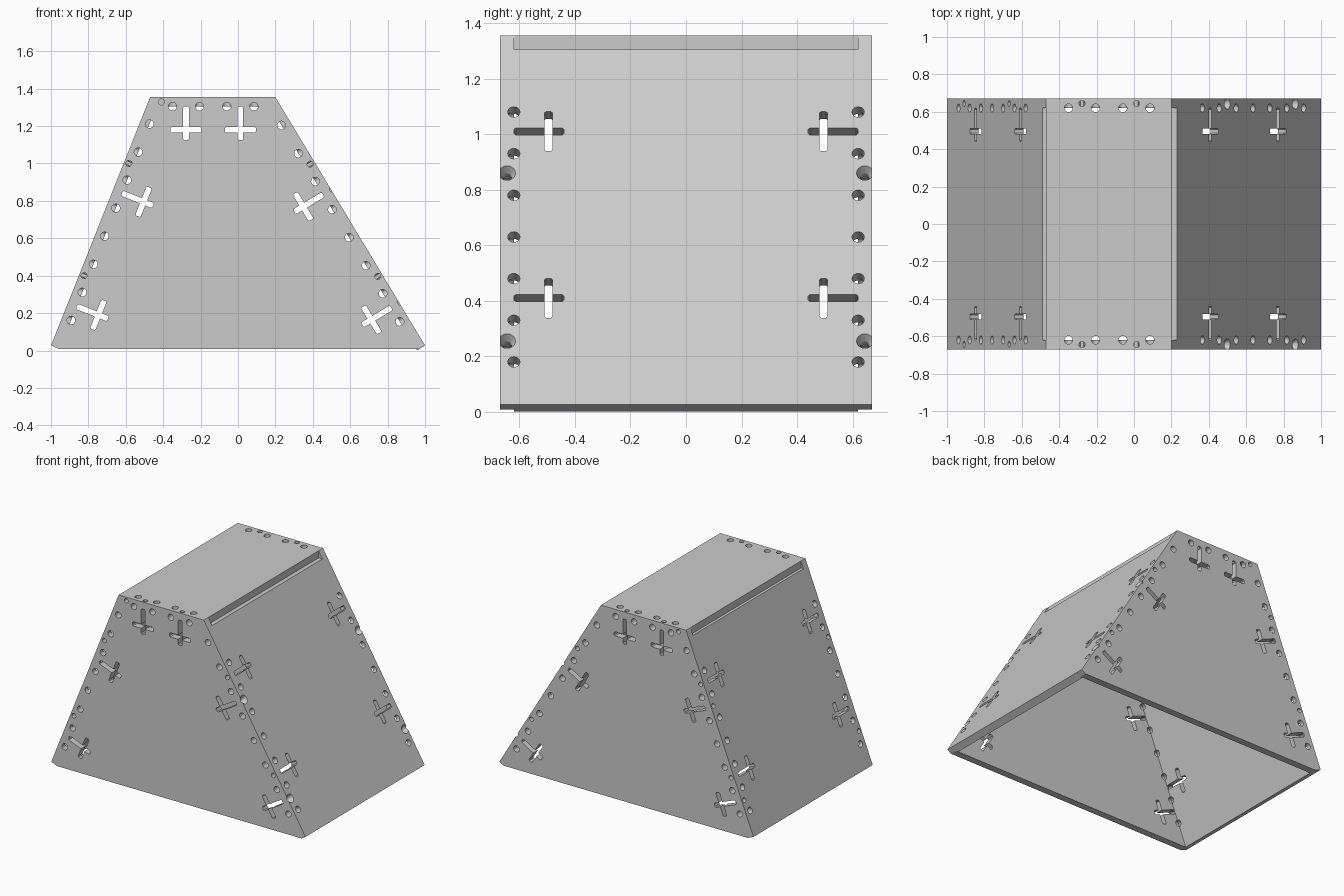
import bpy, bmesh, math
from mathutils import Vector, Matrix

cube = bpy.data.objects.get("Cube")
if cube:
    bpy.data.objects.remove(cube, do_unlink=True)

T = 0.05          # panel thickness
W = 0.67          # half depth
TOP, BASE = 1.355, 0.027
CUT = T + 0.003   # depth of holes
TOP_X = {-1: -0.47, 1: 0.20}

grey = bpy.data.materials.new("light grey board")
grey.use_nodes = True
colour = (0.6, 0.6, 0.6, 1)
grey.diffuse_color = colour
grey.node_tree.nodes["Principled BSDF"].inputs["Base Color"].default_value = colour


def edge(side, z):
    """Point on the sloping outer edge."""
    k = (z - BASE) / (TOP - BASE)
    return Vector((side + (TOP_X[side] - side) * k, 0, z))


def inward(side):
    d = (edge(side, TOP) - edge(side, BASE)).normalized()
    return Vector((-side * d.z, 0, -abs(d.x)))


def make_object(name, bm):
    bmesh.ops.recalc_face_normals(bm, faces=bm.faces)
    mesh = bpy.data.meshes.new(name)
    bm.to_mesh(mesh)
    bm.free()
    mesh.materials.append(grey)
    ob = bpy.data.objects.new(name, mesh)
    bpy.context.collection.objects.link(ob)
    return ob


def loft(bm, rings):
    """Closed solid through rings of equal length."""
    rings = [[bm.verts.new(p) for p in ring] for ring in rings]
    n = len(rings[0])
    for a, b in zip(rings, rings[1:]):
        for i in range(n):
            j = (i + 1) % n
            bm.faces.new((a[i], a[j], b[j], b[i]))
    bm.faces.new(rings[0][::-1])
    bm.faces.new(rings[-1])


def panel(name, outline, y0, y1):
    bm = bmesh.new()
    loft(bm, [[(p[0], y, p[-1]) for p in outline] for y in (y0, y1)])
    return make_object(name, bm)


# Panels: open-bottomed box with sloping sides
inner_y = W - T
under = TOP - T
trapezoid = [edge(-1, BASE), (-0.955, 0.008), (0.968, 0.008),
             edge(1, BASE), edge(1, TOP), edge(-1, TOP)]
panels = [panel("front_panel", trapezoid, -W, -inner_y),
          panel("back_panel", trapezoid, inner_y, W),
          panel("top_panel", [(-0.47, TOP), (0.2, TOP), (0.2, under), (-0.47, under)],
                -inner_y, inner_y)]
for side, name in ((1, "left_panel"), (-1, "right_panel")):
    n = inward(side) * T
    inner_top = edge(side, under - n.z) + n
    panels.append(panel(name, [edge(side, BASE), edge(side, BASE) + n,
                               inner_top, edge(side, under)], -inner_y, inner_y))

# Cutters, in frames where v runs inward from the edge and w points outward
cut = bmesh.new()


def frame(origin, v, w):
    m = Matrix((v.cross(w), v, w)).transposed().to_4x4()
    m.translation = origin
    return m


def hole(m, v, profile, sides=20):
    angles = [2 * math.pi * i / sides for i in range(sides)]
    loft(cut, [[m @ Vector((r * math.cos(a), v + r * math.sin(a), w)) for a in angles]
               for w, r in profile])


def round_hole(m):
    hole(m, T, [(0.01, 0.022), (-CUT, 0.022)])


def screw_hole(m, countersunk=False):
    mouth = [(0.01, 0.035), (-0.03, 0.016)] if countersunk else [(0.01, 0.016)]
    hole(m, 0.026, mouth + [(-CUT, 0.016)])


def cross_slot(m):
    """Bolt slot with a crossing nut slot, slightly chamfered tips."""
    h, c, centre = 0.015, 0.006, 0.175
    outline = []
    for i, reach in enumerate((0.083, 0.055, 0.083, centre - T - 0.001)):
        turn = Matrix.Rotation(i * math.pi / 2, 2)
        for p in ((reach - c, -h), (reach, c - h), (reach, h - c), (reach - c, h), (h, h)):
            outline.append(turn @ Vector(p))
    loft(cut, [[m @ Vector((p.x, p.y + centre, w)) for p in outline]
               for w in (0.01, -CUT)])


def joint_frames(point, n):
    """Frames on the end panel and on the adjoining panel, front and back."""
    for s in (-1, 1):
        y = Vector((0, s, 0))
        origin = point + y * W
        yield frame(origin, n, y), frame(origin, -y, -n)


# Joints along the sloping edges
for side in (-1, 1):
    n = inward(side)
    for i in range(8):
        for end, slope in joint_frames(edge(side, 0.18 + 0.15 * i), n):
            round_hole(end)
            if i < 7:
                round_hole(slope)
    for z in (0.255, 0.86):
        for end, slope in joint_frames(edge(side, z), n):
            cross_slot(end)
            screw_hole(slope, side > 0)
    for z in (0.41, 1.01):
        for end, slope in joint_frames(edge(side, z), n):
            screw_hole(end)
            cross_slot(slope)

# Joints along the top edges
down = Vector((0, 0, -1))
for x in (-0.35, -0.205, -0.06, 0.085):
    for end, top in joint_frames(Vector((x, 0, TOP)), down):
        round_hole(end)
        round_hole(top)
for x in (-0.278, 0.013):
    for end, top in joint_frames(Vector((x, 0, TOP)), down):
        cross_slot(end)
        screw_hole(top)
for end, top in joint_frames(Vector((-0.41, 0, TOP)), down):
    screw_hole(end)

cutter = make_object("hole_cutter", cut)
cutter.hide_render = True

# Cut every panel, keep the result and drop the cutter
for ob in panels:
    mod = ob.modifiers.new("holes", "BOOLEAN")
    mod.operation = "DIFFERENCE"
    mod.object = cutter
    mod.solver = "EXACT"
    mod.use_self = True
deps = bpy.context.evaluated_depsgraph_get()
deps.update()
results = [bpy.data.meshes.new_from_object(ob.evaluated_get(deps)) for ob in panels]
for ob, mesh in zip(panels, results):
    ob.modifiers.clear()
    ob.data = mesh
bpy.data.objects.remove(cutter, do_unlink=True)
